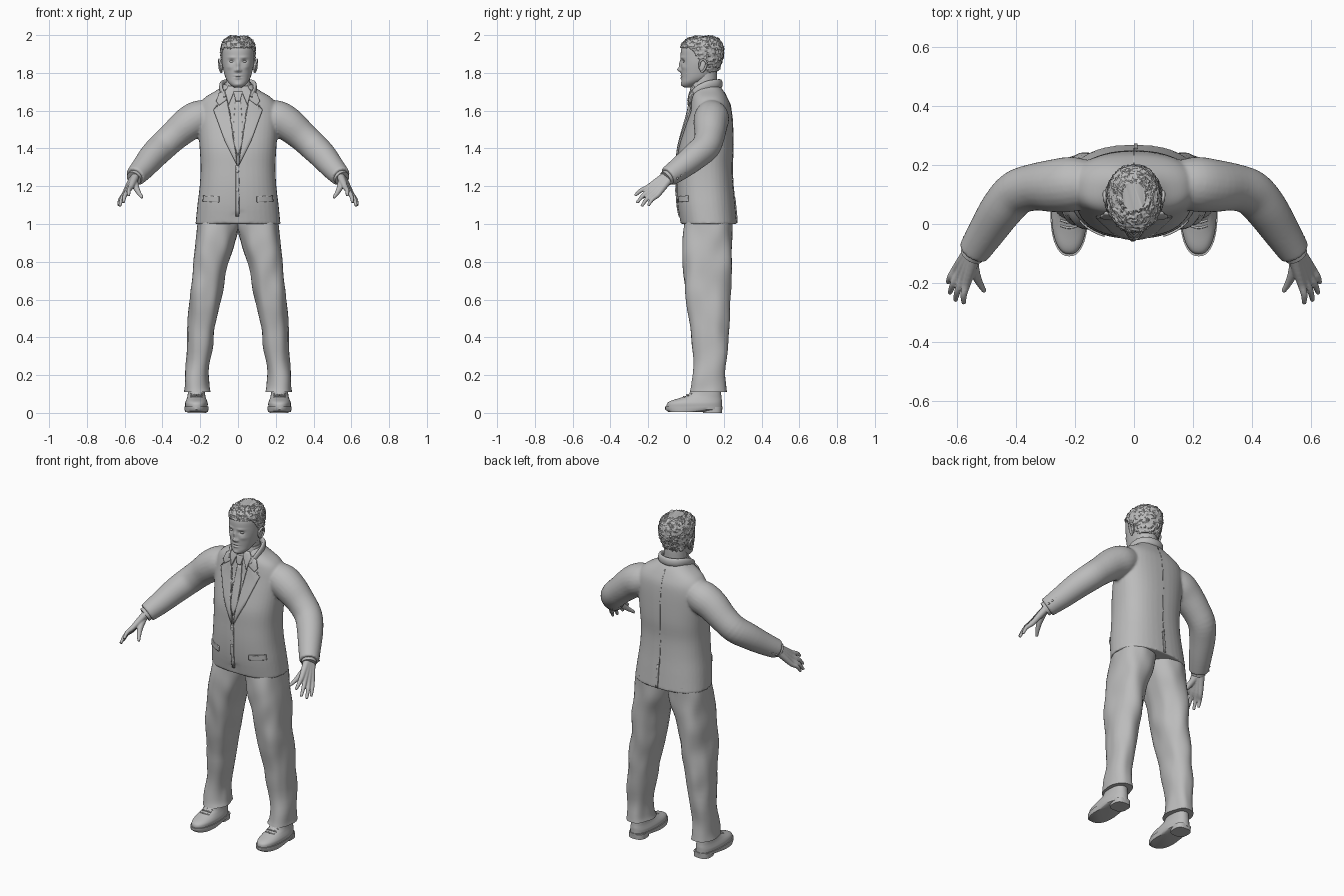
import bpy, bmesh, math
from mathutils import Vector, noise
from mathutils.bvhtree import BVHTree

if "Cube" in bpy.data.objects:
    bpy.data.objects.remove(bpy.data.objects["Cube"])

grey = bpy.data.materials.new("plain grey")
grey.use_nodes = True
grey.diffuse_color = (0.5, 0.5, 0.5, 1)
grey.node_tree.nodes["Principled BSDF"].inputs["Base Color"].default_value = (0.5, 0.5, 0.5, 1)


def finish(bm, name, angle=50):
    bmesh.ops.recalc_face_normals(bm, faces=bm.faces)
    me = bpy.data.meshes.new(name)
    bm.to_mesh(me)
    bm.free()
    me.materials.append(grey)
    ob = bpy.data.objects.new(name, me)
    bpy.context.collection.objects.link(ob)
    bpy.ops.object.select_all(action='DESELECT')
    ob.select_set(True)
    bpy.context.view_layer.objects.active = ob
    bpy.ops.object.shade_smooth_by_angle(angle=math.radians(angle))
    return ob


def mirror(ob):
    m = ob.modifiers.new("mirror", 'MIRROR')
    m.use_mirror_merge = False
    return ob


def fuse(ob, voxel, rounds):
    """Blend overlapping lofts into one skin."""
    r = ob.modifiers.new("fuse", 'REMESH')
    r.mode, r.voxel_size, r.use_smooth_shade = 'VOXEL', voxel, True
    s = ob.modifiers.new("soften", 'SMOOTH')
    s.iterations = rounds
    return ob


def smooth_rows(rows, steps):
    """Catmull-Rom through rows of numbers."""
    out = []
    for i in range(len(rows) - 1):
        a, b, c, d = (rows[max(0, min(len(rows) - 1, i + k))] for k in (-1, 0, 1, 2))
        for s in range(steps):
            t = s / steps
            out.append([q + t * (r - p) / 2 + t * t * (p - 2.5 * q + 2 * r - w / 2)
                        + t ** 3 * (1.5 * (q - r) + (w - p) / 2) for p, q, r, w in zip(a, b, c, d)])
    return out + [list(rows[-1])]


def skin(bm, loops, cap=True):
    rings = [[bm.verts.new(p) for p in loop] for loop in loops]
    n = len(rings[0])
    for lo, hi in zip(rings, rings[1:]):
        for i in range(n):
            bm.faces.new((lo[i], lo[(i + 1) % n], hi[(i + 1) % n], hi[i]))
    if cap:
        bm.faces.new(rings[0])
        bm.faces.new(rings[-1])


def stack(bm, rows, n=40, steps=4, power=2.0, cap=True):
    """Rows of z, front y, back y, centre x, half width: horizontal slices."""
    loops = []
    for z, f, b, cx, rx in smooth_rows(rows, steps):
        loop = []
        for i in range(n):
            c, s = math.cos(2 * math.pi * i / n), math.sin(2 * math.pi * i / n)
            x, y = (math.copysign(abs(v) ** (2 / power), v) for v in (c, s))
            loop.append((cx + rx * x, (f + b) / 2 + (b - f) / 2 * y, z))
        loops.append(loop)
    skin(bm, loops, cap)


def tube(bm, rows, n=24, steps=4, flat=1.0):
    """Rows of x, y, z, radius: a tube along a path."""
    rows = smooth_rows(rows, steps)
    loops = []
    for i, (x, y, z, r) in enumerate(rows):
        t = Vector(rows[min(i + 1, len(rows) - 1)][:3]) - Vector(rows[max(i - 1, 0)][:3])
        u = t.cross(Vector((0, 0, 1))).normalized()
        v = u.cross(t).normalized()
        loops.append([Vector((x, y, z)) + r * (flat * math.cos(a) * u + math.sin(a) * v)
                      for a in (2 * math.pi * k / n for k in range(n))])
    skin(bm, loops)


def ball(bm, at, size):
    for v in bmesh.ops.create_uvsphere(bm, u_segments=20, v_segments=12, radius=1)["verts"]:
        v.co = Vector(at) + Vector(p * q for p, q in zip(v.co, size))


# jacket: body and both sleeves blended together
bm = bmesh.new()
stack(bm, [(z, f, b, 0, w) for z, f, b, w in (
    (1.0, -.03, .27, .225), (1.1, -.045, .26, .215), (1.2, -.05, .25, .203), (1.3, -.047, .245, .198),
    (1.4, -.04, .25, .203), (1.5, -.015, .248, .21), (1.58, .008, .243, .215), (1.63, .018, .235, .205),
    (1.67, .025, .218, .175), (1.71, .035, .195, .11), (1.74, .045, .17, .075))], power=2.4)
sleeve = [(.15, .135, 1.58, .08), (.21, .135, 1.56, .093), (.27, .13, 1.525, .09), (.34, .125, 1.465, .08),
          (.40, .105, 1.41, .077), (.45, .05, 1.36, .073), (.5, -.025, 1.3, .064), (.545, -.095, 1.25, .054)]
for side in (1, -1):
    tube(bm, [(side * x, y, z, r) for x, y, z, r in sleeve])
for v in bm.verts:
    if v.co.z < 1.05 and v.co.y < .05:
        v.co.z += .025 * math.exp(-(v.co.x / .03) ** 2)
jacket = fuse(finish(bm, "jacket"), .007, 5)

# trousers
bm = bmesh.new()
stack(bm, [(z, f, b, (i + o) / 2, (o - i) / 2) for z, f, b, i, o in (
    (.11, .02, .215, .15, .285), (.15, .03, .213, .155, .28), (.25, .042, .213, .15, .277), (.4, .03, .225, .13, .272),
    (.5, .01, .23, .112, .265), (.6, -.003, .235, .092, .257), (.7, -.012, .236, .072, .248), (.8, -.02, .238, .048, .24),
    (.9, -.02, .245, .018, .228), (.98, -.012, .25, -.005, .217), (1.03, -.005, .25, -.01, .21))], power=2.3)
for v in bm.verts:
    # soft cloth folds, stronger towards the hem
    fold = noise.noise(Vector((v.co.x * 14, v.co.y * 14, v.co.z * 7)))
    mid = Vector((.1 + .12 * (1 - v.co.z), .12, v.co.z))
    v.co += (v.co - mid).normalized() * fold * .012
mirror(finish(bm, "trousers"))

# shoes: heel, sole, upper, laces
bm = bmesh.new()
stack(bm, [(0, .09, .19, .218, .05), (.03, .09, .192, .218, .05)], steps=1, power=2.8)
stack(bm, [(.006, -.095, .1, .22, .06), (.018, -.11, .192, .22, .064), (.034, -.11, .194, .22, .064)], steps=1, power=2.3)
stack(bm, [(.03, -.103, .19, .22, .059), (.05, -.1, .19, .22, .06), (.064, -.08, .19, .22, .056), (.08, -.03, .188, .22, .05),
           (.1, .015, .186, .22, .046), (.15, .045, .18, .22, .043)], power=2.3)
for k in range(3):
    y, z = -.005 + .018 * k, .087 + .009 * k
    tube(bm, [(.19, y, z - .005, .004), (.22, y - .008, z, .004), (.25, y, z - .005, .004)], n=8)
mirror(finish(bm, "shoes"))

# hands: fingers fan out from the wrist
bm = bmesh.new()
tips = [(.578, -.27, 1.15), (.607, -.26, 1.112), (.626, -.235, 1.094), (.632, -.2, 1.097)]
for k, tip in enumerate(tips):
    s = k / 1.5 - 1
    wrist = Vector((.55 + .008 * s, -.1 + .012 * s, 1.245 - .008 * s))
    knuckle = Vector((.587 + .018 * s, -.178 + .026 * s, 1.172 - .02 * s))
    bend = knuckle.lerp(Vector(tip), .5) + Vector((.005, -.003, .006))
    tube(bm, [(*wrist, .021), (*wrist.lerp(knuckle, .5), .018), (*knuckle, .0145), (*bend, .0115), (*tip, .008)], n=12)
tube(bm, [(.55, -.11, 1.235, .02), (.54, -.165, 1.195, .017), (.525, -.2, 1.165, .0125), (.507, -.23, 1.14, .008)], n=12)
fuse(mirror(finish(bm, "hands")), .004, 3)

# shirt cuffs and sleeve buttons
bm = bmesh.new()
tube(bm, [(.53, -.072, 1.265, .042), (.552, -.107, 1.24, .041)], steps=1)
for k in range(3):
    ball(bm, (.575 - .011 * k, -.045 + .018 * k, 1.242 + .015 * k), (.006, .006, .006))
mirror(finish(bm, "cuffs"))

# head, sculpted with soft bumps on the face
skull = [(z, f, b, 0, w) for z, f, b, w in (
    (1.722, -.008, .03, .018), (1.732, -.02, .05, .034), (1.75, -.024, .085, .052), (1.775, -.024, .135, .066),
    (1.81, -.026, .165, .076), (1.85, -.027, .184, .084), (1.89, -.028, .196, .087), (1.925, -.026, .196, .087),
    (1.955, -.014, .186, .08), (1.978, .015, .165, .062), (1.99, .05, .135, .035))]
bumps = [(0, 1.816, .011, .011, .018), (0, 1.842, .008, .022, .011), (.014, 1.812, .006, .006, .007),
         (.034, 1.862, .014, .009, -.011), (.032, 1.882, .02, .006, .004), (.045, 1.83, .016, .012, .004),
         (0, 1.786, .018, .004, .006), (0, 1.772, .015, .005, .006), (0, 1.779, .022, .002, -.003), (0, 1.739, .018, .01, .005)]
bm = bmesh.new()
stack(bm, skull, n=128, steps=8, power=2.15)
for v in bm.verts:
    if v.co.y < .04:
        x, z = abs(v.co.x), v.co.z
        v.co.y -= sum(d * math.exp(-((x - cx) / sx) ** 2 - ((z - cz) / sz) ** 2) for cx, cz, sx, sz, d in bumps)
finish(bm, "head", 80)

bm = bmesh.new()
ball(bm, (.033, -.004, 1.86), (.014, .013, .008))
mirror(finish(bm, "eyes", 80))

bm = bmesh.new()
ball(bm, (.088, .088, 1.835), (.009, .02, .032))
tube(bm, [(.086, .072, 1.825, .005), (.096, .074, 1.858, .006), (.1, .092, 1.87, .006), (.1, .108, 1.852, .006),
          (.096, .1, 1.822, .006), (.088, .082, 1.803, .006)], n=10)
mirror(finish(bm, "ears", 80))

bm = bmesh.new()
stack(bm, [(1.66, .03, .18, 0, .075), (1.72, .035, .165, 0, .066), (1.8, .04, .165, 0, .064), (1.84, .04, .16, 0, .06)])
finish(bm, "neck", 80)

# hair: a rough shell trimmed along the hairline
bm = bmesh.new()
stack(bm, [(z + .004, f - .004, b + .004, 0, w + .004) for z, f, b, _, w in skull[3:]], n=96, steps=8, power=2.15)
low = [v for v in bm.verts if v.co.z < 1.93 - .13 * max(0, min(1, (v.co.y - .02) / .1))]
bmesh.ops.delete(bm, geom=low, context='VERTS')
bm.normal_update()
for v in bm.verts:
    rough = abs(noise.noise(v.co * 70)) + .6 * abs(noise.noise(v.co * 140))
    v.co += (v.co - Vector((0, .085, 1.88))).normalized() * (rough * .011 - .003)
hair = finish(bm, "hair", 30)
hair.modifiers.new("thickness", 'SOLIDIFY').thickness = .012

# shirt collar and jacket collar
bm = bmesh.new()
stack(bm, [(1.69, .018, .178, 0, .078), (1.745, .028, .168, 0, .07), (1.752, .034, .164, 0, .067)], steps=2)
finish(bm, "shirt_collar")
bm = bmesh.new()
half = [(.07, .022, 1.668, .014), (.088, .06, 1.71, .019), (.085, .115, 1.735, .023), (.055, .165, 1.742, .024)]
tube(bm, half + [(0, .182, 1.742, .024)] + [(-x, y, z, r) for x, y, z, r in reversed(half)], flat=.5)
finish(bm, "jacket_collar")

# cloth plates laid on the jacket surface
depsgraph = bpy.context.evaluated_depsgraph_get()
tree = BVHTree.FromObject(jacket, depsgraph)


def plate(name, outline, thick, both=True, facing=1, lift=0.0):
    bm = bmesh.new()
    bm.faces.new([bm.verts.new((x, 0, z)) for x, z in outline])
    bmesh.ops.triangulate(bm, faces=bm.faces)
    bmesh.ops.subdivide_edges(bm, edges=bm.edges, cuts=7, use_grid_fill=True)
    for v in bm.verts:
        hit = tree.ray_cast(Vector((v.co.x, -facing, v.co.z)), Vector((0, facing, 0)))[0]
        v.co.y = (hit.y if hit else .04) - facing * (thick / 2 + lift)
    ob = finish(bm, name)
    s = ob.modifiers.new("thickness", 'SOLIDIFY')
    s.thickness, s.offset = thick, 0
    return mirror(ob) if both else ob


plate("lapels", [(.003, 1.305), (.07, 1.44), (.13, 1.605), (.1, 1.635), (.085, 1.66), (.066, 1.705), (.04, 1.56), (.015, 1.40)], .009)
plate("collar_points", [(.02, 1.7), (.05, 1.63), (.068, 1.7), (.05, 1.73), (.02, 1.73)], .009, lift=.004)
plate("lapel_collar", [(.066, 1.71), (.062, 1.655), (.1, 1.628), (.115, 1.65), (.1, 1.69)], .008, lift=.005)
plate("tie", [(0, 1.36), (.02, 1.42), (.024, 1.52), (.013, 1.66), (-.013, 1.66), (-.024, 1.52), (-.02, 1.42)], .007, False)
plate("tie_knot", [(.012, 1.65), (.024, 1.7), (-.024, 1.7), (-.012, 1.65)], .0095, False, lift=.006)
plate("pocket_flaps", [(.1, 1.115), (.185, 1.12), (.182, 1.15), (.1, 1.145)], .007)
plate("front_edge", [(-.012, 1.04), (.004, 1.04), (.008, 1.18), (.004, 1.31), (-.012, 1.31)], .006, False)
plate("back_vent", [(0, 1.005), (.012, 1.005), (.012, 1.14), (0, 1.14)], .006, False, -1)
plate("back_seam", [(-.002, 1.14), (.002, 1.14), (.002, 1.7), (-.002, 1.7)], .003, False, -1)

bm = bmesh.new()
for z in (1.18, 1.28):
    ball(bm, (-.004, tree.ray_cast(Vector((0, -1, z)), Vector((0, 1, 0)))[0].y - .006, z), (.009, .004, .009))
finish(bm, "jacket_buttons")
